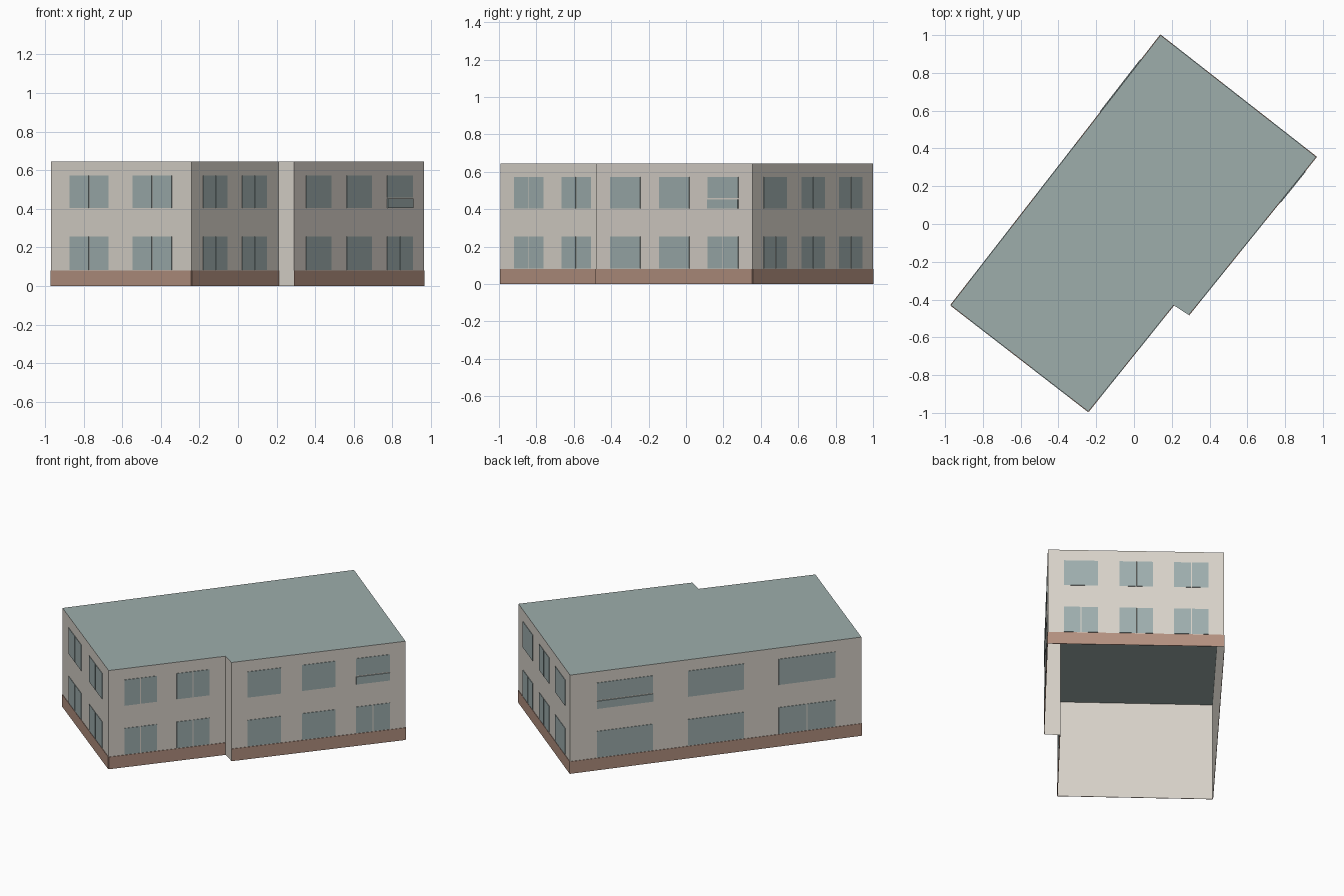
import bpy
import bmesh
from mathutils import Vector

if "Cube" in bpy.data.objects:
    bpy.data.objects.remove(bpy.data.objects["Cube"], do_unlink=True)


def material(name, rgb):
    mat = bpy.data.materials.new(name)
    mat.use_nodes = True
    color = (*rgb, 1)
    mat.diffuse_color = color
    mat.node_tree.nodes["Principled BSDF"].inputs["Base Color"].default_value = color
    return mat


WALL = material("pale render", (0.68, 0.64, 0.58))
BRICK = material("brick base", (0.45, 0.28, 0.215))
GLASS = material("window glass", (0.34, 0.42, 0.42))
ROOF = material("grey roof", (0.34, 0.42, 0.41))

HEIGHT, BASE, PLATE, GAP = 0.645, 0.08, 0.003, 0.006
LOWER, UPPER = (BASE + 0.003, 0.255), (0.403, 0.572)


def make_object(name, bm, mat):
    mesh = bpy.data.meshes.new(name)
    bm.to_mesh(mesh)
    bm.free()
    mesh.materials.append(mat)
    obj = bpy.data.objects.new(name, mesh)
    bpy.context.collection.objects.link(obj)
    return obj


# Footprint corners, anticlockwise from the south corner
S, NOTCH_IN, NOTCH_OUT, E, N, W = [Vector((x, y, 0)) for x, y in (
    (-0.242, -0.993), (0.21, -0.43), (0.29, -0.482),
    (0.965, 0.355), (0.14, 1.0), (-0.97, -0.43))]
corners = [S, NOTCH_IN, NOTCH_OUT, E, N, W]
UP = Vector((0, 0, 1))

# Walls: a shell open below
bm = bmesh.new()
for i, a in enumerate(corners):
    b = corners[(i + 1) % len(corners)]
    bm.faces.new([bm.verts.new(p) for p in (a, b, b + UP * HEIGHT, a + UP * HEIGHT)])
bmesh.ops.remove_doubles(bm, verts=bm.verts, dist=0.0001)
make_object("walls", bm, WALL)

# Flat roof
bm = bmesh.new()
bm.faces.new([bm.verts.new(c + UP * HEIGHT) for c in corners])
make_object("roof", bm, ROOF)


def plate(bm, a, b, span, heights, depth=PLATE):
    """Thin box on the outside of wall a-b."""
    along = b - a
    out = along.cross(UP).normalized() * depth
    p, q = a + along * span[0], a + along * span[1]
    low, high = UP * heights[0], UP * heights[1]
    back = [bm.verts.new(v) for v in (p + low, q + low, q + high, p + high)]
    front = [bm.verts.new(v.co + out) for v in back]
    bm.faces.new(front)
    for i in range(4):
        j = (i + 1) % 4
        bm.faces.new((back[i], back[j], front[j], front[i]))


def window(bm, a, b, span, heights, style):
    """Styles: plain, split (two casements), sill (separate lower pane)."""
    if style == "split":
        mid, half = sum(span) / 2, GAP / 2 / (b - a).length
        plate(bm, a, b, (span[0], mid - half), heights)
        plate(bm, a, b, (mid + half, span[1]), heights)
    elif style == "sill":
        split = heights[0] + 0.05
        plate(bm, a, b, span, (heights[0], split), PLATE * 2)
        plate(bm, a, b, span, (split + GAP, heights[1]))
    else:
        plate(bm, a, b, span, heights)


PAIR = [(0.135, 0.412), (0.583, 0.863)]
TRIO = [(0.092, 0.285), (0.405, 0.597), (0.716, 0.91)]
p, s, h = "plain", "split", "sill"
facades = [
    ("southeast_wing", S, NOTCH_IN, PAIR, (s, s), (s, s)),
    ("southeast_main", NOTCH_OUT, E, TRIO, (p, p, s), (p, p, h)),
    ("northeast", E, N, TRIO, (s, s, s), (p, s, s)),
    ("northwest", N, W, TRIO, (p, p, s), (h, p, p)),
    ("southwest", W, S, PAIR, (s, s), (s, s)),
]

# Brick base and windows of each facade
for name, a, b, spans, lower, upper in facades:
    bm = bmesh.new()
    plate(bm, a, b, (0, 1), (0, BASE))
    make_object(name + "_base", bm, BRICK)
    bm = bmesh.new()
    for span, low_style, high_style in zip(spans, lower, upper):
        window(bm, a, b, span, LOWER, low_style)
        window(bm, a, b, span, UPPER, high_style)
    make_object(name + "_windows", bm, GLASS)
